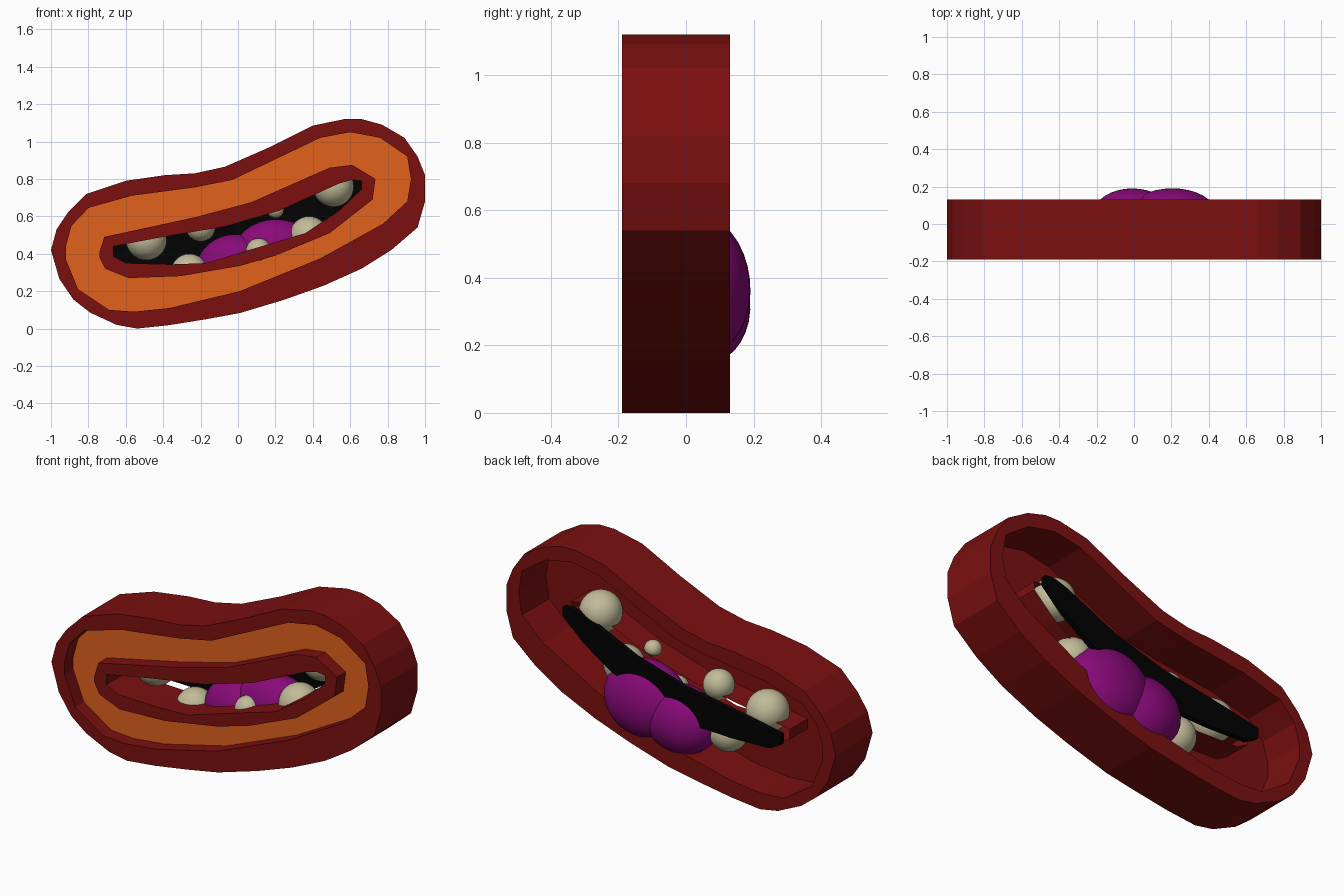
import bpy
from math import pi, radians

if "Cube" in bpy.data.objects:
    bpy.data.objects.remove(bpy.data.objects["Cube"])


def material(name, rgb):
    m = bpy.data.materials.new(name)
    m.diffuse_color = (*rgb, 1)
    m.use_nodes = True
    m.node_tree.nodes["Principled BSDF"].inputs["Base Color"].default_value = m.diffuse_color
    return m


RED = material("dark_red", (0.20, 0.005, 0.005))
ORANGE = material("orange", (0.75, 0.12, 0.012))
BLACK = material("black", (0.0005, 0.0005, 0.0005))
PURPLE = material("purple", (0.25, 0.003, 0.19))
IVORY = material("ivory", (0.54, 0.50, 0.32))

# Outlines (x, z), clockwise from the left end
OUTER = [(-1, .42), (-.97, .53), (-.91, .62), (-.81, .72), (-.6, .79), (-.39, .82),
         (-.23, .83), (-.07, .865), (.17, .97), (.4, 1.085), (.57, 1.12), (.66, 1.12),
         (.77, 1.09), (.89, 1.02), (.96, .92), (1, .82), (1, .68), (.96, .54),
         (.82, .42), (.66, .32), (.46, .23), (.25, .155), (.01, .083), (-.17, .05),
         (-.37, .018), (-.54, 0), (-.65, .02), (-.79, .085), (-.88, .155), (-.955, .265)]
LIP_OUT = [(-.92, .44), (-.89, .55), (-.8, .645), (-.57, .71), (-.23, .755), (-.03, .795),
           (.44, 1.02), (.6, 1.05), (.76, 1.02), (.905, .92), (.925, .8), (.905, .68),
           (.775, .56), (.44, .375), (.01, .2), (-.365, .11), (-.555, .09), (-.69, .1),
           (-.855, .21), (-.92, .37)]
RIM_OUT = [(-.74, .41), (-.715, .49), (-.23, .595), (.07, .675), (.49, .86), (.61, .875),
           (.735, .8), (.72, .69), (.49, .51), (.2, .39), (.01, .335), (-.31, .28),
           (-.585, .27), (-.71, .32), (-.74, .38)]
HOLE = [(-.665, .44), (-.4, .49), (-.07, .545), (.22, .63), (.54, .775), (.61, .795),
        (.66, .79), (.66, .745), (.54, .63), (.36, .51), (.01, .405), (-.17, .35),
        (-.36, .343), (-.6, .35), (-.665, .385)]


def slab(name, loops, y0, y1, mat, fill='BOTH'):
    """Outline (second loop is a hole) extruded from y0 to y1."""
    c = bpy.data.curves.new(name, 'CURVE')
    c.dimensions = '2D'
    c.fill_mode = fill
    c.extrude = (y1 - y0) / 2
    for pts in loops:
        s = c.splines.new('POLY')
        s.points.add(len(pts) - 1)
        for p, (x, z) in zip(s.points, pts):
            p.co = (x, z, 0, 1)
        s.use_cyclic_u = True
    c.materials.append(mat)
    ob = bpy.data.objects.new(name, c)
    bpy.context.collection.objects.link(ob)
    ob.rotation_euler = (pi / 2, 0, 0)
    ob.location.y = (y0 + y1) / 2
    bpy.ops.object.select_all(action='DESELECT')
    bpy.context.view_layer.objects.active = ob
    ob.select_set(True)
    bpy.ops.object.convert(target='MESH')
    bpy.ops.object.shade_flat()


def ball(name, loc, size, mat, tilt=0):
    bpy.ops.mesh.primitive_uv_sphere_add(segments=32, ring_count=16, location=loc,
                                         rotation=(radians(tilt), 0, 0))
    ob = bpy.context.object
    ob.name = name
    ob.scale = size
    ob.data.materials.append(mat)
    bpy.ops.object.shade_smooth()


# Deep outer shell band, open at the back
slab("outer_shell", [OUTER, LIP_OUT], -.19, .13, RED)
# Recessed thin lip face with its red backing
slab("lip_face", [LIP_OUT, RIM_OUT], -.115, -.11, ORANGE)
slab("lip_backing", [LIP_OUT, RIM_OUT], -.11, -.105, RED)
# Raised rim, thin sleeve behind it, and dark throat plate at the back
slab("inner_rim", [RIM_OUT, HOLE], -.19, -.105, RED)
slab("rim_sleeve", [HOLE], -.105, .05, RED, 'NONE')
slab("throat_plate", [HOLE], .10, .13, BLACK)

# Two-lobed tongue
ball("tongue_left", (-.01, .05, .325), (.21, .14, .18), PURPLE, 6)
ball("tongue_right", (.205, .05, .38), (.24, .14, .205), PURPLE, 6)

# Upper and lower teeth: x, y, z, radius
for i, (x, y, z, r) in enumerate([(-.49, -.01, .475, .11), (-.2, 0, .545, .08),
                                  (.2, 0, .635, .045), (.51, .01, .76, .11),
                                  (-.26, 0, .30, .1), (.11, -.07, .415, .068),
                                  (.38, -.01, .495, .105)]):
    ball(f"tooth_{i + 1}", (x, y, z), (r, r, r), IVORY)
